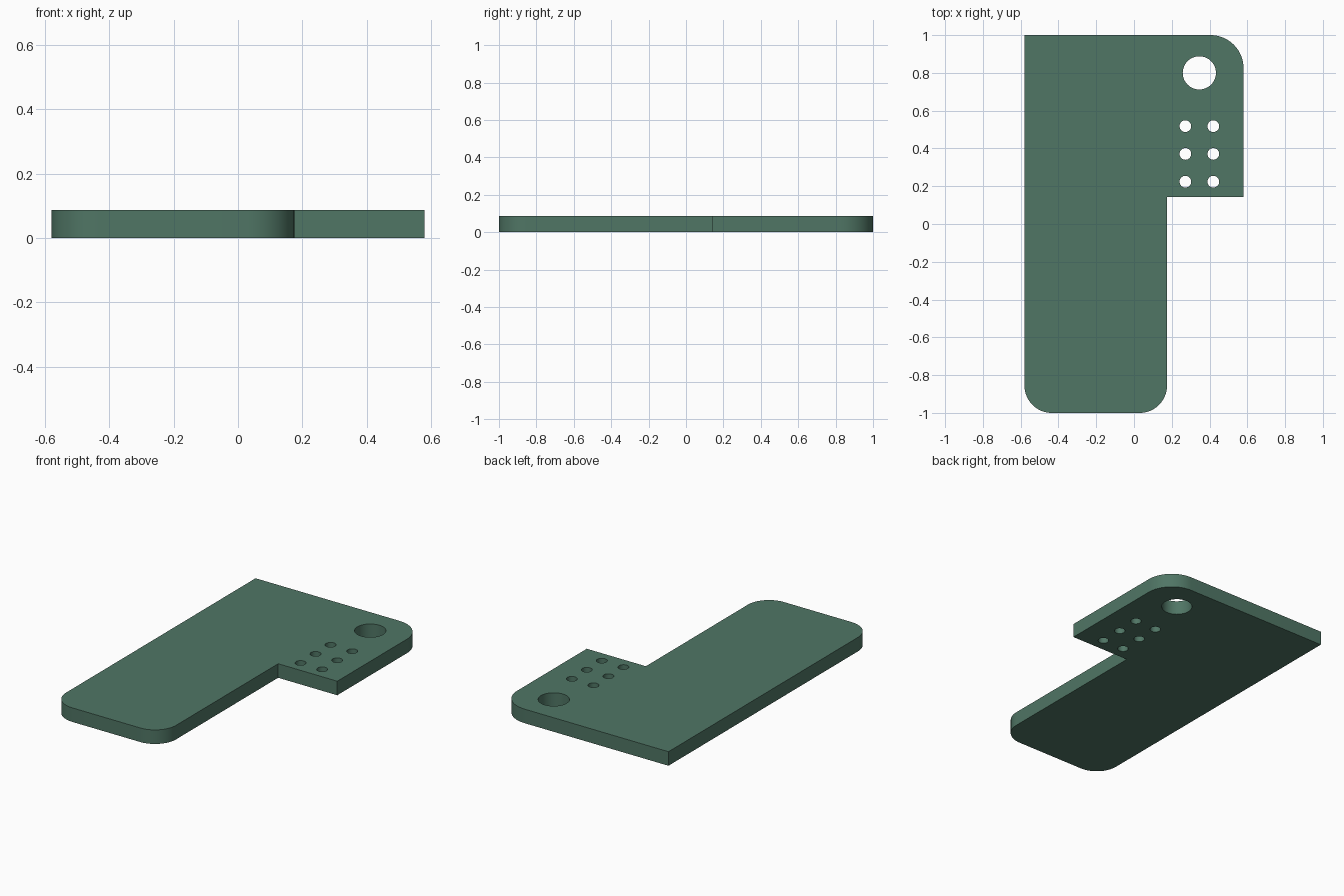
import bpy, bmesh
from math import cos, sin, pi

if "Cube" in bpy.data.objects:
    bpy.data.objects.remove(bpy.data.objects["Cube"])

THICK = 0.087


def arc(cx, cy, r, a0, a1, n):
    """Points along an arc, both ends included."""
    return [(cx + r * cos(a0 + (a1 - a0) * i / n),
             cy + r * sin(a0 + (a1 - a0) * i / n)) for i in range(n + 1)]


def circle(cx, cy, r, n):
    return arc(cx, cy, r, 0, 2 * pi, n)[:-1]


# Outline: wide upper block with a narrower leg below
W, STEP_X, STEP_Y = 0.58, 0.175, 0.143
R_TOP, R_LOW = 0.175, 0.145
outline = ([(-W, 1)]
           + arc(-W + R_LOW, -1 + R_LOW, R_LOW, pi, 1.5 * pi, 16)
           + arc(STEP_X - R_LOW, -1 + R_LOW, R_LOW, 1.5 * pi, 2 * pi, 16)
           + [(STEP_X, STEP_Y), (W, STEP_Y)]
           + arc(W - R_TOP, 1 - R_TOP, R_TOP, 0, pi / 2, 16))

# One large hole and a 2 x 3 grid of small holes
loops = [outline, circle(0.346, 0.80, 0.088, 48)]
for x in (0.272, 0.42):
    for y in (0.224, 0.371, 0.518):
        loops.append(circle(x, y, 0.031, 32))

# Filled profile curve, extruded to plate thickness
curve = bpy.data.curves.new("plate_profile", 'CURVE')
curve.dimensions = '2D'
curve.fill_mode = 'BOTH'
curve.extrude = THICK / 2
for pts in loops:
    s = curve.splines.new('POLY')
    s.points.add(len(pts) - 1)
    for p, (x, y) in zip(s.points, pts):
        p.co = (x, y, THICK / 2, 1)
    s.use_cyclic_u = True
plate = bpy.data.objects.new("mounting_plate", curve)
plate.location.z = THICK / 2
bpy.context.collection.objects.link(plate)
bpy.context.view_layer.objects.active = plate
plate.select_set(True)
bpy.ops.object.convert(target='MESH')
plate = bpy.context.object

# Weld caps to walls, make normals consistent and rest on the ground
bm = bmesh.new()
bm.from_mesh(plate.data)
bmesh.ops.remove_doubles(bm, verts=bm.verts, dist=1e-4)
bmesh.ops.recalc_face_normals(bm, faces=bm.faces)
low = min(v.co.z for v in bm.verts)
bmesh.ops.translate(bm, verts=bm.verts, vec=(0, 0, -low))
bm.to_mesh(plate.data)
bm.free()
plate.location.z = 0
bpy.ops.object.shade_smooth_by_angle(angle=pi / 6)

# Green finish
mat = bpy.data.materials.new("green_finish")
mat.diffuse_color = (0.08, 0.18, 0.13, 1)
mat.use_nodes = True
mat.node_tree.nodes["Principled BSDF"].inputs["Base Color"].default_value = mat.diffuse_color
plate.data.materials.clear()
plate.data.materials.append(mat)
